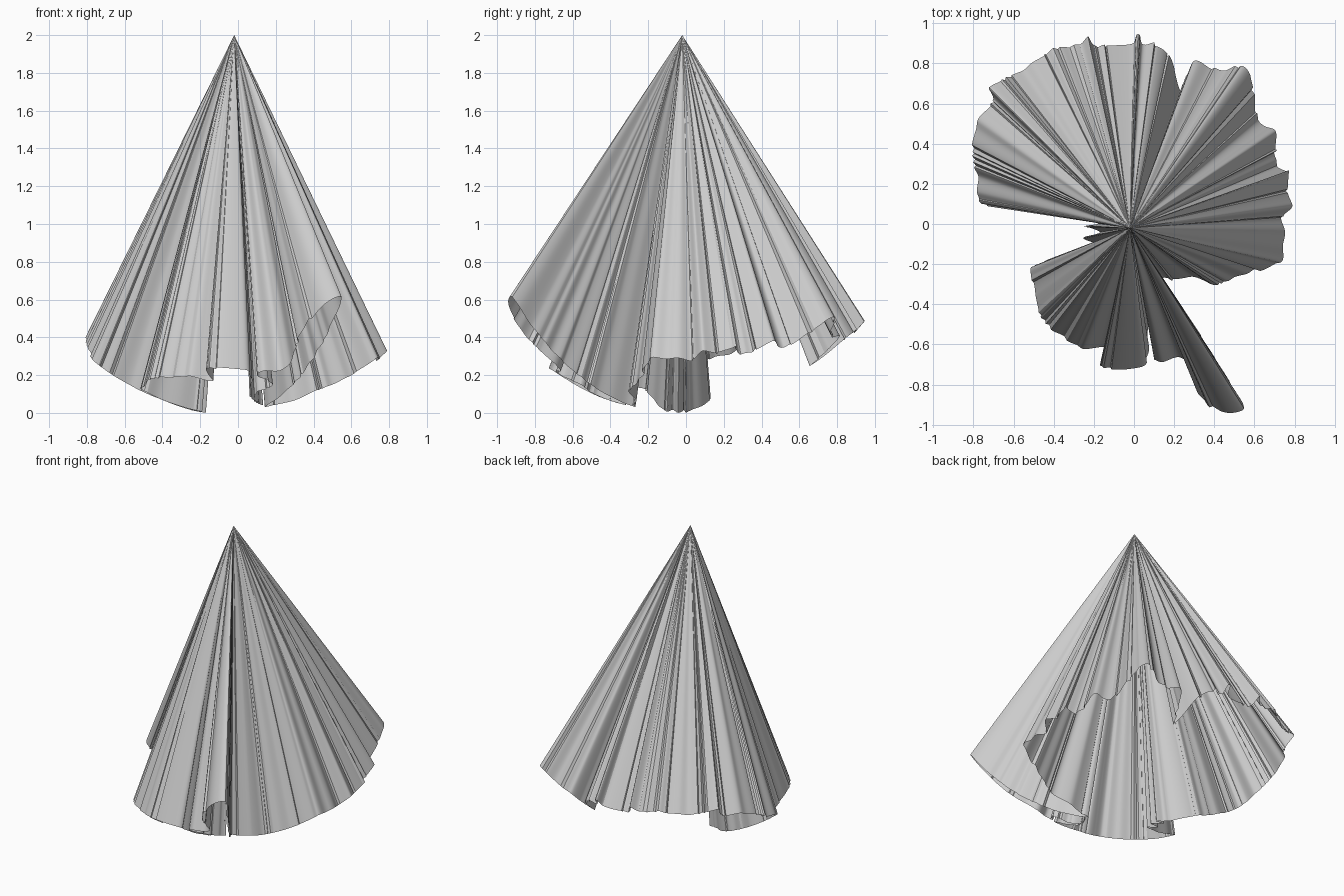
import bpy
import bmesh
import random
from math import sqrt, radians
from mathutils import Vector

default_cube = bpy.data.objects.get("Cube")
if default_cube:
    bpy.data.objects.remove(default_cube, do_unlink=True)

random.seed(11)

APEX = Vector((-0.02, -0.02, 2.0))
STEP = 0.005          # spacing of samples along the hem
HEM_RADIUS = 1.47     # horizontal half axis of the ellipsoid on which the hem lies
HEM_DROP = 2.01       # vertical half axis of that ellipsoid

# Hem outline from above, clockwise, in hundredths of a unit
hem_outline = [
    (-25, 3), (-38, 12), (-56, 12), (-76, 10), (-78, 24), (-80, 35),
    (-78, 51), (-70, 62), (-72, 68), (-55, 77), (-40, 87), (-27, 89),
    (-23, 94), (-20, 89), (0, 90), (2, 94), (4, 90), (12, 89), (20, 78),
    (23, 66), (30, 81), (42, 77), (54, 78), (58, 74), (62, 52),
    (70, 46), (71, 29), (77, 26), (76, 16), (79, 9), (74, 4),
    (75, -8), (73, -19), (57, -24), (40, -30), (29, -26), (20, -28),
    (14, -27), (34, -58), (55, -92), (43, -93), (34, -87), (25, -67),
    (10, -68), (18, -56), (10, -50), (9, -39), (13, -32), (7, -45),
    (5, -70), (-17, -71), (-13, -62), (-20, -62), (-28, -61),
    (-46, -47), (-49, -35), (-51, -22), (-19, -10), (-25, -7),
    (-17, -4), (-25, -1), (-18, 0),
]


def spline_point(p0, p1, p2, p3, t):
    """Point of a Catmull-Rom curve between p1 and p2."""
    return (p1 * 2 + (p2 - p0) * t
            + (p0 * 2 - p1 * 5 + p2 * 4 - p3) * t ** 2
            + (p1 * 3 - p0 - p2 * 3 + p3) * t ** 3) / 2


def smooth_outline(points):
    """Closed, evenly sampled curve through the points."""
    result = []
    count = len(points)
    for i in range(count):
        p0, p1, p2, p3 = (points[(i + k - 1) % count] for k in range(4))
        # Shorten the tangents where a long span meets a short one
        span = (p2 - p1).length
        before = (p1 - p0).length
        after = (p3 - p2).length
        if before > span:
            p0 = p1 + (p0 - p1) * span / before
        if after > span:
            p3 = p2 + (p3 - p2) * span / after
        samples = max(2, round(span / STEP))
        result += [spline_point(p0, p1, p2, p3, s / samples)
                   for s in range(samples)]
    return result


def pleat_offsets(count):
    """Irregular zigzag: narrow sharp creases between broader soft folds."""
    offsets = []
    current, side = 0.0, 1
    while len(offsets) < count:
        narrow = random.random() < 0.5
        width = random.randint(1, 4) if narrow else random.randint(7, 18)
        target = side * random.uniform(0.001, 0.009)
        for s in range(width):
            t = s / width
            if not narrow:
                t = t * t * (3 - 2 * t)
            offsets.append(current + (target - current) * t)
        current, side = target, -side
    return offsets[:count]


def pleated_hem():
    """Hem points in space, wrinkled sideways and dropped onto the ellipsoid."""
    curve = smooth_outline([Vector(p) / 100 for p in hem_outline])
    count = len(curve)
    hem = []
    for i, offset in enumerate(pleat_offsets(count)):
        along = (curve[(i + 1) % count] - curve[i - 1]).normalized()
        # The inner folds stay calmer
        radius = (curve[i] - APEX.xy).length
        calm = min(1.0, radius / 0.6)
        p = curve[i] + Vector((-along.y, along.x)) * offset * calm
        radius = (p - APEX.xy).length
        drop = HEM_DROP * sqrt(1 - (radius / HEM_RADIUS) ** 2)
        hem.append(Vector((p.x, p.y, max(0.0, APEX.z - drop))))
    return hem


# Pleated sheet: straight folds running from the apex to the hem
hem = pleated_hem()
bm = bmesh.new()
tip = bm.verts.new(APEX)
rings = [[bm.verts.new(APEX.lerp(p, t)) for p in hem]
         for t in (0.01, 0.35, 1.0)]
for i in range(len(hem)):
    j = (i + 1) % len(hem)
    bm.faces.new((rings[0][i], tip, rings[0][j]))
    for upper, lower in zip(rings, rings[1:]):
        bm.faces.new((lower[i], upper[i], upper[j], lower[j]))

mesh = bpy.data.meshes.new("pleated_cone")
bm.to_mesh(mesh)
bm.free()
cone = bpy.data.objects.new("pleated_cone", mesh)
bpy.context.collection.objects.link(cone)

# Single plain grey
grey = bpy.data.materials.new("plain_grey")
grey.use_nodes = True
colour = (0.6, 0.6, 0.6, 1.0)
grey.diffuse_color = colour
grey.node_tree.nodes["Principled BSDF"].inputs["Base Color"].default_value = colour
mesh.materials.append(grey)

bpy.ops.object.select_all(action="DESELECT")
cone.select_set(True)
bpy.context.view_layer.objects.active = cone
bpy.ops.object.shade_smooth_by_angle(angle=radians(25))
